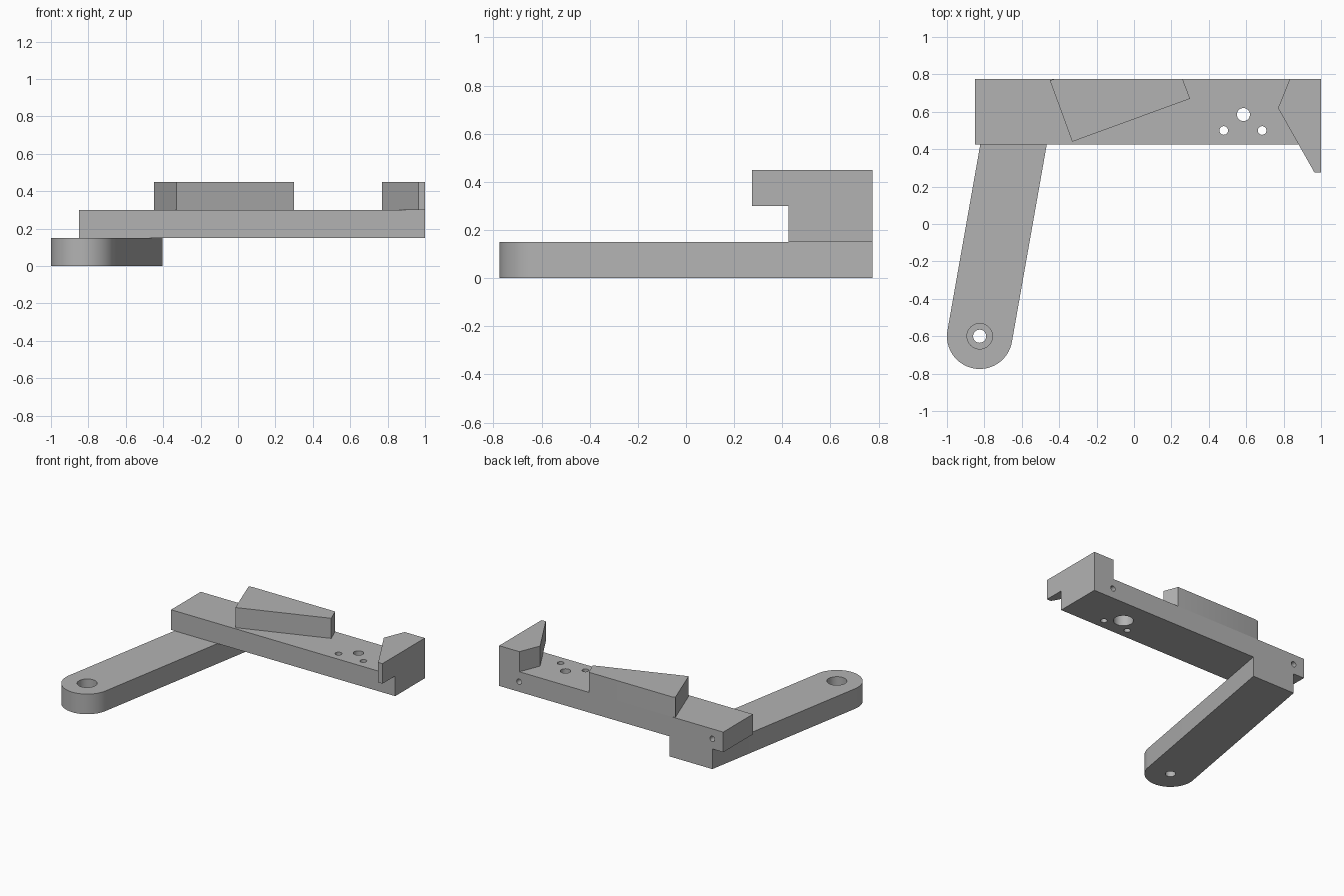
import bpy, bmesh
from math import sin, cos, radians, pi, tan
from mathutils import Matrix, Vector

cube = bpy.data.objects.get("Cube")
if cube:
    bpy.data.objects.remove(cube, do_unlink=True)

grey = bpy.data.materials.new("plain_grey")
grey.use_nodes = True
grey.diffuse_color = (0.45, 0.45, 0.45, 1)
grey.node_tree.nodes["Principled BSDF"].inputs["Base Color"].default_value = (0.45, 0.45, 0.45, 1)


def add_object(name, bm):
    bmesh.ops.recalc_face_normals(bm, faces=bm.faces)
    mesh = bpy.data.meshes.new(name)
    bm.to_mesh(mesh)
    bm.free()
    mesh.materials.append(grey)
    obj = bpy.data.objects.new(name, mesh)
    bpy.context.collection.objects.link(obj)
    return obj


def slab(name, outline, bottom, top):
    """Extrude a plan outline between two heights."""
    bm = bmesh.new()
    face = bm.faces.new([bm.verts.new((x, y, bottom)) for x, y in outline])
    out = bmesh.ops.extrude_face_region(bm, geom=[face])
    verts = [v for v in out["geom"] if isinstance(v, bmesh.types.BMVert)]
    bmesh.ops.translate(bm, verts=verts, vec=(0, 0, top - bottom))
    return add_object(name, bm)


def drill(target, start, end, radius):
    """Cut a round hole from start to end."""
    start, end = Vector(start), Vector(end)
    axis = end - start
    place = Matrix.Translation((start + end) / 2) @ axis.to_track_quat("Z", "Y").to_matrix().to_4x4()
    bm = bmesh.new()
    bmesh.ops.create_cone(bm, cap_ends=True, segments=40, radius1=radius,
                          radius2=radius, depth=axis.length, matrix=place)
    cutter = add_object("drill_cutter", bm)
    cutter.hide_render = True
    mod = target.modifiers.new("hole", "BOOLEAN")
    mod.operation, mod.solver, mod.object = "DIFFERENCE", "EXACT", cutter
    bpy.context.view_layer.objects.active = target
    bpy.ops.object.modifier_apply(modifier=mod.name)
    bpy.data.objects.remove(cutter, do_unlink=True)


BACK, FRONT = 0.775, 0.425
LOW, MID, TOP = 0.15, 0.3, 0.45

# Slanted arm with a rounded end and a counterbored pivot hole
px, py, r = -0.825, -0.6, 0.175
lean = radians(10)
steps = 40
outline = [(px + r * cos(a), py + r * sin(a))
           for a in (pi - lean + pi * i / steps for i in range(steps + 1))]
for x, y in (outline[-1], outline[0]):
    outline.append((x + (BACK - y) * tan(lean), BACK))
arm = slab("arm", outline, 0, LOW)
drill(arm, (px, py, -0.1), (px, py, 0.3), 0.035)
drill(arm, (px, py, 0.06), (px, py, 0.3), 0.068)

# Cross bar with mounting holes and two pin holes in the back
bar = slab("cross_bar", [(-0.85, FRONT), (1, FRONT), (1, BACK), (-0.85, BACK)], LOW, MID)
for x, y, radius in ((0.585, 0.585, 0.035), (0.48, 0.5, 0.023), (0.685, 0.5, 0.023)):
    drill(bar, (x, y, 0), (x, y, 0.4), radius)
drill(bar, (0.585, 0.585, 0), (0.585, 0.585, 0.24), 0.068)
for x in (-0.76, 0.835):
    drill(bar, (x, BACK - 0.1, 0.225), (x, BACK + 0.1, 0.225), 0.02)

# Angled block on top of the bar
block = slab("angled_block", [(-0.33, 0.44), (0.3, 0.67), (0.26, BACK),
                              (-0.425, BACK), (-0.45, 0.768)], MID, TOP)

# Pointed stop that overhangs the front of the bar
stop = slab("pointed_stop", [(0.77, 0.62), (0.965, 0.275), (1, 0.275),
                             (1, BACK), (0.833, BACK)], MID, TOP)

# Smooth the round surfaces, keep the edges sharp
for obj in (arm, bar, block, stop):
    bpy.ops.object.select_all(action="DESELECT")
    obj.select_set(True)
    bpy.context.view_layer.objects.active = obj
    bpy.ops.object.shade_smooth_by_angle(angle=radians(30))
